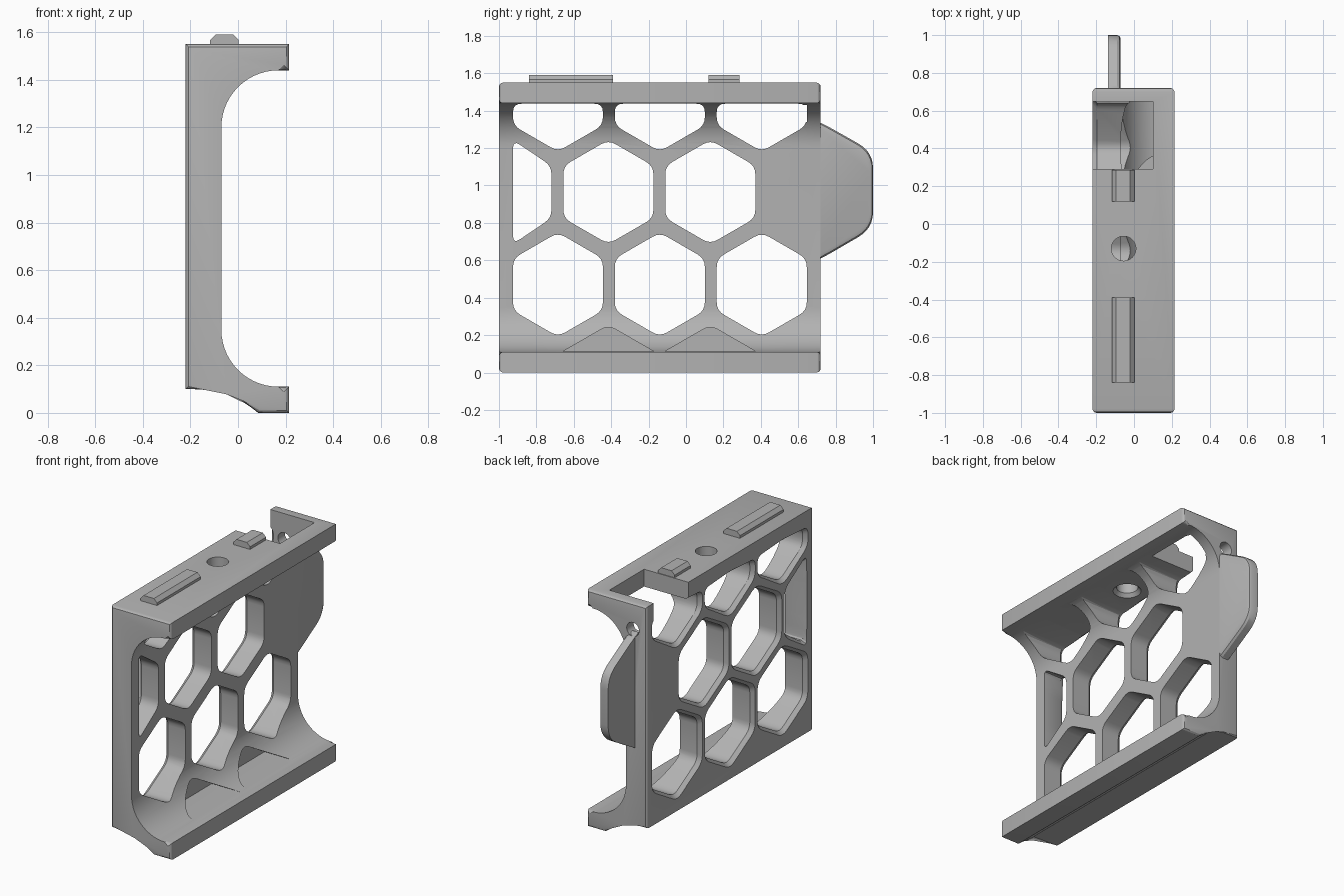
import bpy, bmesh, math
from mathutils import Vector

cube = bpy.data.objects.get("Cube")
if cube:
    bpy.data.objects.remove(cube, do_unlink=True)

grey = bpy.data.materials.new("plain grey")
grey.use_nodes = True
grey.diffuse_color = (0.45, 0.45, 0.45, 1)
grey.node_tree.nodes["Principled BSDF"].inputs["Base Color"].default_value = (0.45, 0.45, 0.45, 1)


def finish(bm, name):
    bmesh.ops.recalc_face_normals(bm, faces=bm.faces)
    mesh = bpy.data.meshes.new(name)
    bm.to_mesh(mesh)
    bm.free()
    mesh.materials.append(grey)
    obj = bpy.data.objects.new(name, mesh)
    bpy.context.collection.objects.link(obj)
    return obj


def loft(bm, rings):
    """Skin a list of equal-length point rings and cap both ends."""
    loops = [[bm.verts.new(p) for p in ring] for ring in rings]
    n = len(loops[0])
    for a, b in zip(loops, loops[1:]):
        for i in range(n):
            j = (i + 1) % n
            bm.faces.new((a[i], a[j], b[j], b[i]))
    bm.faces.new(loops[0])
    bm.faces.new(loops[-1])


def rounded(points, radius, steps=4):
    """Round the corners of a convex polygon with quadratic curves."""
    pts = []
    for p in map(Vector, points):
        if not pts or (p - pts[-1]).length > 1e-4:
            pts.append(p)
    out = []
    for i, p in enumerate(pts):
        a, b = pts[i - 1] - p, pts[(i + 1) % len(pts)] - p
        start = p + a.normalized() * min(radius, a.length * 0.45)
        end = p + b.normalized() * min(radius, b.length * 0.45)
        for k in range(steps + 1):
            t = k / steps
            out.append(start * (1 - t) ** 2 + p * 2 * t * (1 - t) + end * t * t)
    return out


def box(bm, x0, x1, y0, y1, z0, z1):
    loft(bm, [[(x0, y0, z), (x1, y0, z), (x1, y1, z), (x0, y1, z)] for z in (z0, z1)])


def circle(r, n=32):
    return [(r * math.cos(2 * math.pi * i / n), r * math.sin(2 * math.pi * i / n)) for i in range(n)]


def cut(target, bm):
    cutter = finish(bm, "cutter")
    cutter.hide_render = True
    mod = target.modifiers.new("cut", 'BOOLEAN')
    mod.operation, mod.solver, mod.object = 'DIFFERENCE', 'EXACT', cutter
    bpy.context.view_layer.objects.active = target
    bpy.ops.object.modifier_apply(modifier=mod.name)
    bpy.data.objects.remove(cutter, do_unlink=True)


# Channel body: C-shaped section drawn along y, with softened end rims
def arc(cz, a0, a1, n=14):
    angles = [math.radians(a0 + (a1 - a0) * i / n) for i in range(n + 1)]
    return [(0.17 + 0.24 * math.cos(a), cz + 0.24 * math.sin(a)) for a in angles]


section = [(0.215, 1.55), (-0.22, 1.55), (-0.22, 0.1), (-0.04, 0.1), (0.085, 0), (0.215, 0), (0.215, 0.11)]
section += arc(0.35, 270, 180) + arc(1.2, 180, 90) + [(0.215, 1.44)]
bm = bmesh.new()
loft(bm, [[(x, y, z) for x, z in section] for y in (-1, 0.72)])


def is_rim(edge):
    a, b = (v.co for v in edge.verts)
    return abs(a.y - b.y) < 1e-4


bmesh.ops.bevel(bm, geom=[e for e in bm.edges if is_rim(e)], offset=0.022,
                segments=3, profile=0.5, affect='EDGES', clamp_overlap=True)
body = finish(bm, "channel_body")


# Honeycomb openings, flared on the outer wall
def hexagon(cy, cz):
    r = 0.278
    pts = []
    for i in range(6):
        a = math.radians(30 + 60 * i)
        y, z = cy + r * math.cos(a), cz + r * math.sin(a)
        pts.append((min(max(y, -0.925), 0.65), min(max(z, 0.112), 1.437)))
    return rounded(pts, 0.045)


bm = bmesh.new()
cells = [(y, z) for z in (0.47, 1.46) for y in (-0.685, -0.14, 0.405)]
cells += [(y, 0.965) for y in (-0.96, -0.415, 0.13)]
for cy, cz in cells:
    ring = hexagon(cy, cz)
    mid = sum(ring, Vector((0, 0))) / len(ring)
    rings = []
    for x, grow in ((0.4, 0), (-0.195, 0), (-0.225, 0.025)):
        pts = [p + (p - mid).normalized() * grow for p in ring]
        rings.append([(x, p.x, p.y) for p in pts])
    loft(bm, rings)
# Blind pockets in the lower fillet
for cy in (-0.415, 0.13):
    ring = hexagon(cy, -0.025)
    loft(bm, [[(x, p.x, p.y) for p in ring] for x in (-0.069, 0.4)])
cut(body, bm)

# Corner notch in the top plate
bm = bmesh.new()
box(bm, -0.4, 0.1, 0.29, 0.648, 1.34, 1.8)
cut(body, bm)

# Countersunk hole in the top plate
bm = bmesh.new()
loft(bm, [[(-0.055 + x, -0.13 + y, z) for x, y in circle(r)]
          for r, z in ((0.1, 1.3), (0.1, 1.42), (0.065, 1.46), (0.065, 1.7))])
cut(body, bm)

# Screw hole in the end flange
bm = bmesh.new()
loft(bm, [[(-0.12 + x, y, 1.38 + z) for x, z in circle(0.045, 24)] for y in (0.6, 0.9)])
cut(body, bm)

# Side tab reaching past the end of the channel
outline = [(0.66, 0.585), (0.725, 0.61), (1, 0.77), (1, 1.18), (0.725, 1.335), (0.66, 1.36)]
bm = bmesh.new()
ring = rounded(outline, 0.09, 6)
mid = Vector((0.8, 0.97))
loft(bm, [[(x, p.x - (0 if p.x < 0.72 else s * 0.8), p.y - s * (1 if p.y > mid.y else -1)) for p in ring]
          for x, s in ((-0.137, 0), (-0.09, 0), (-0.077, 0.006), (-0.071, 0.02))])
tab = finish(bm, "side_tab")

# Chamfered locating rails on top
rails = []
for name, y0, y1 in (("front_rail", -0.84, -0.39), ("back_rail", 0.12, 0.285)):
    bm = bmesh.new()
    rail = [(-0.117, 1.53), (0.003, 1.53), (0.003, 1.567), (-0.02, 1.59), (-0.095, 1.59), (-0.117, 1.567)]
    loft(bm, [[(x, y, z) for x, z in rail] for y in (y0, y1)])
    rails.append(finish(bm, name))

# Smooth curves, crisp corners
bpy.ops.object.select_all(action='DESELECT')
for obj in [body, tab] + rails:
    obj.select_set(True)
bpy.context.view_layer.objects.active = body
bpy.ops.object.shade_smooth_by_angle(angle=math.radians(28))
